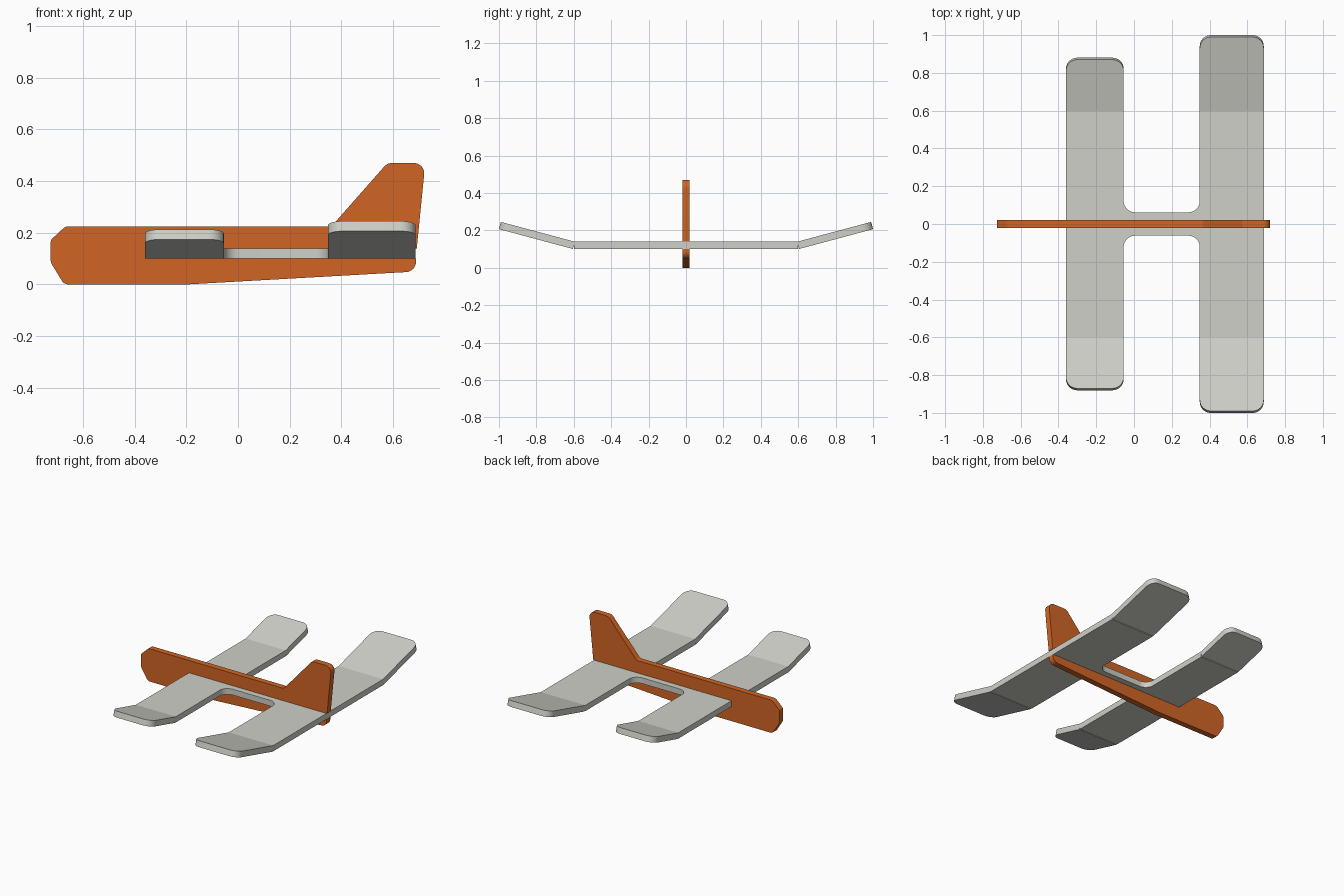
import bpy
import bmesh
import math
from mathutils import Vector

default = bpy.data.objects.get("Cube")
if default:
    bpy.data.objects.remove(default, do_unlink=True)


def make_material(name, colour):
    mat = bpy.data.materials.new(name)
    mat.use_nodes = True
    mat.diffuse_color = colour
    mat.node_tree.nodes["Principled BSDF"].inputs["Base Color"].default_value = colour
    return mat


def rounded(points, steps=8):
    """Turn (x, y, radius) corners into an outline with filleted corners."""
    outline = []
    count = len(points)
    for i, (x, y, radius) in enumerate(points):
        corner = Vector((x, y))
        if radius == 0:
            outline.append(corner)
            continue
        a = (Vector(points[i - 1][:2]) - corner).normalized()
        b = (Vector(points[(i + 1) % count][:2]) - corner).normalized()
        half = a.angle(b) / 2
        centre = corner + (a + b).normalized() * radius / math.sin(half)
        start = corner + a * radius / math.tan(half) - centre
        end = corner + b * radius / math.tan(half) - centre
        sweep = math.pi - 2 * half
        for k in range(steps + 1):
            t = k / steps
            arc = start * math.sin((1 - t) * sweep) + end * math.sin(t * sweep)
            outline.append(centre + arc / math.sin(sweep))
    return outline


def plate(name, points, thickness, material):
    """Flat board cut to an outline, centred on its local z = 0."""
    bm = bmesh.new()
    outline = rounded(points)
    low, high = [[bm.verts.new((p.x, p.y, z)) for p in outline]
                 for z in (-thickness / 2, thickness / 2)]
    bm.faces.new(low)
    bm.faces.new(high)
    for i in range(len(outline)):
        bm.faces.new((low[i - 1], low[i], high[i], high[i - 1]))
    bmesh.ops.recalc_face_normals(bm, faces=bm.faces)
    mesh = bpy.data.meshes.new(name)
    bm.to_mesh(mesh)
    bm.free()
    mesh.materials.append(material)
    obj = bpy.data.objects.new(name, mesh)
    bpy.context.collection.objects.link(obj)
    bpy.ops.object.select_all(action="DESELECT")
    obj.select_set(True)
    bpy.context.view_layer.objects.active = obj
    bpy.ops.object.shade_smooth_by_angle(angle=math.radians(30))
    return obj


orange = make_material("orange", (0.64, 0.13, 0.018, 1))
grey = make_material("light grey", (0.63, 0.63, 0.58, 1))

THICK = 0.04
FOLD = 0.6
WING_Z = 0.12
FRONT = (-0.36, -0.055)
REAR = (0.348, 0.687)

# Fuselage and fin board, with a slot for the wing open at the tail
fuselage = plate("fuselage", [
    (-0.725, 0.172, 0.02), (-0.725, 0.085, 0.03), (-0.673, 0, 0.03),
    (-0.2, 0, 0), (0.689, 0.05, 0.04), (0.689, 0.1, 0),
    (FRONT[0], 0.1, 0), (FRONT[0], 0.14, 0), (0.692, 0.14, 0),
    (0.725, 0.47, 0.04), (0.578, 0.47, 0.04), (0.362, 0.225, 0.03),
    (-0.668, 0.225, 0.03)], THICK, orange)
fuselage.rotation_euler.x = math.pi / 2

# Flat middle of both wings joined by a narrow bridge
BRIDGE = 0.062
FILLET = 0.06
plate("wing_centre", [
    (FRONT[0], -FOLD, 0), (FRONT[1], -FOLD, 0), (FRONT[1], -BRIDGE, FILLET),
    (REAR[0], -BRIDGE, FILLET), (REAR[0], -FOLD, 0), (REAR[1], -FOLD, 0),
    (REAR[1], FOLD, 0), (REAR[0], FOLD, 0), (REAR[0], BRIDGE, FILLET),
    (FRONT[1], BRIDGE, FILLET), (FRONT[1], FOLD, 0), (FRONT[0], FOLD, 0),
], THICK, grey).location.z = WING_Z

# Upturned wing tips, hinged at the fold
for wing, (x0, x1), length in (("front", FRONT, 0.285), ("rear", REAR, 0.409)):
    for side_name, side in (("left", 1), ("right", -1)):
        tip = plate(f"{wing}_wing_tip_{'back' if side > 0 else 'near'}", [
            (x0, 0, 0), (x1, 0, 0),
            (x1, side * length, 0.06), (x0, side * length, 0.06)], THICK, grey)
        tip.location = (0, side * FOLD, WING_Z)
        tip.rotation_euler.x = side * math.radians(15)
